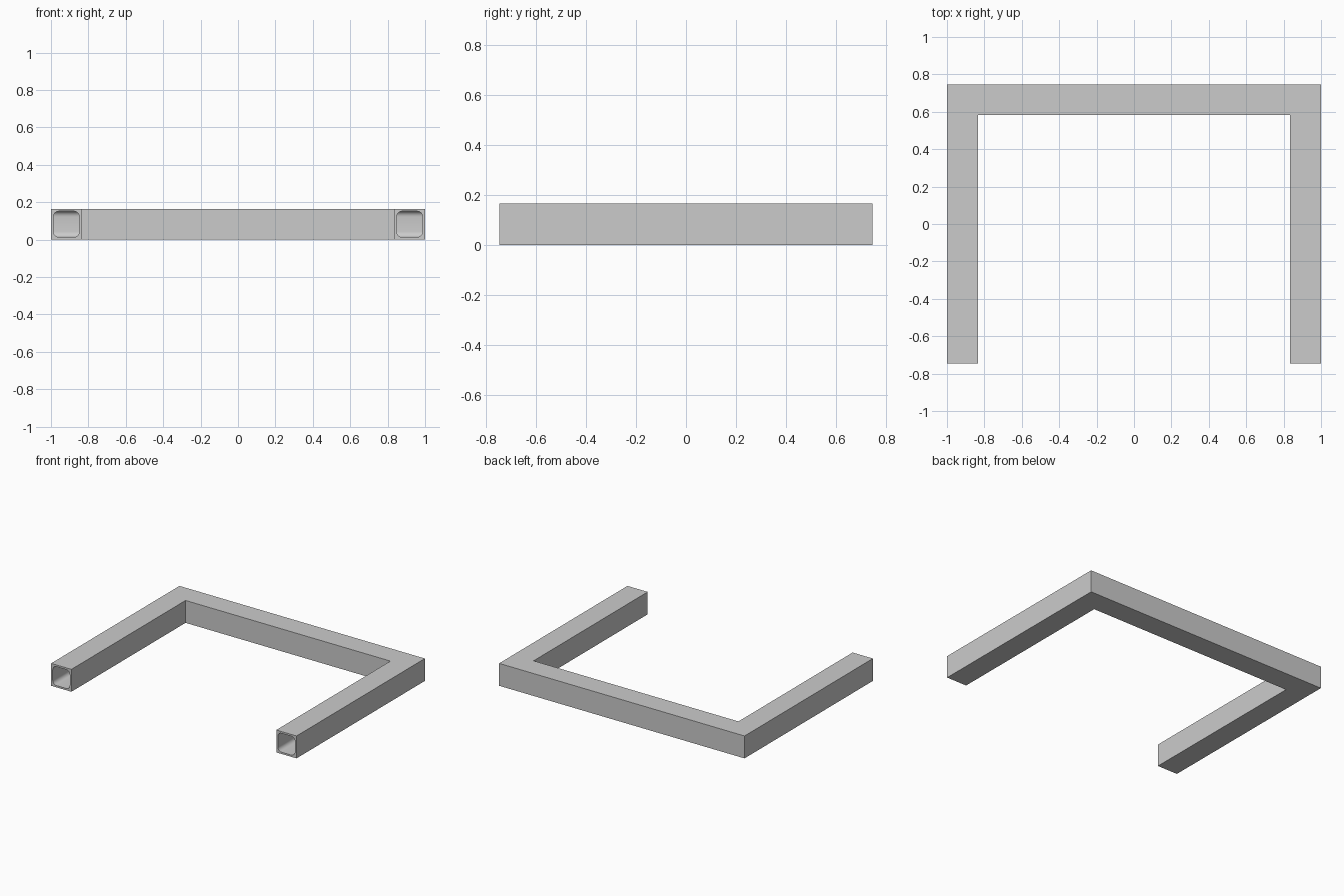
import bpy, bmesh
from math import cos, sin, pi

if "Cube" in bpy.data.objects:
    bpy.data.objects.remove(bpy.data.objects["Cube"])

HALF_X, HALF_Y = 1.0, 0.747    # outer footprint
W, WALL, R = 0.165, 0.013, 0.03  # tube width, wall thickness, inner corner radius
STEPS = 6

# cross-section: d = distance in from the outer edge, z = height
corners = [(0, 0), (W, 0), (W, W), (0, W)]
bore = []
for i, (sx, sz) in enumerate([(-1, -1), (1, -1), (1, 1), (-1, 1)]):
    c = W / 2 - WALL - R
    for k in range(STEPS + 1):
        a = pi + i * pi / 2 + k / STEPS * pi / 2
        bore.append((W / 2 + sx * c + R * cos(a), W / 2 + sz * c + R * sin(a)))


def path(d):
    """Mitred U-shaped path at inset d."""
    x, y = HALF_X - d, HALF_Y - d
    return [(-x, -HALF_Y), (-x, y), (x, y), (x, -HALF_Y)]


def sweep(bm, profile):
    """Sweep a closed profile along the U and return its rings."""
    rings = [[bm.verts.new((*path(d)[s], z)) for d, z in profile] for s in range(4)]
    n = len(profile)
    for a, b in zip(rings, rings[1:]):
        for j in range(n):
            k = (j + 1) % n
            bm.faces.new((a[j], a[k], b[k], b[j]))
    return rings


bm = bmesh.new()
outer = sweep(bm, corners)
inner = sweep(bm, bore)

# open-end rims between the square outside and rounded bore
for s in (0, 3):
    o, r = outer[s], inner[s]
    n = len(r)
    for i in range(4):
        first = i * (STEPS + 1)
        for k in range(STEPS):
            bm.faces.new((o[i], r[first + k + 1], r[first + k]))
        last = first + STEPS
        bm.faces.new((o[i], o[(i + 1) % 4], r[(last + 1) % n], r[last]))

bmesh.ops.recalc_face_normals(bm, faces=bm.faces)
mesh = bpy.data.meshes.new("tube_frame")
bm.to_mesh(mesh)
bm.free()
frame = bpy.data.objects.new("tube_frame", mesh)
bpy.context.collection.objects.link(frame)

# smooth only the bore corners
bpy.context.view_layer.objects.active = frame
frame.select_set(True)
bpy.ops.object.shade_smooth_by_angle(angle=pi / 6)
